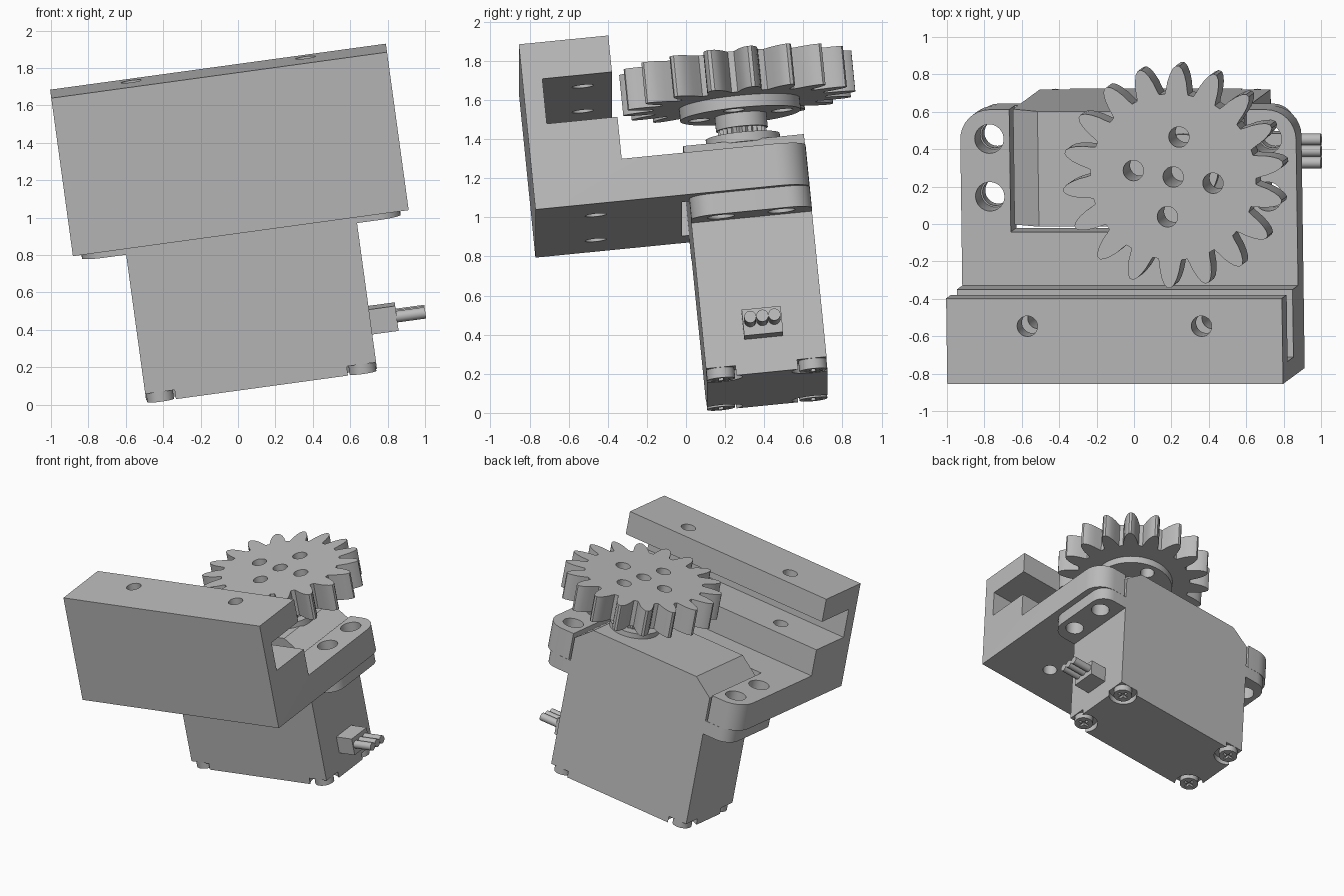
import bpy, bmesh
from math import sin, cos, pi, radians
from mathutils import Matrix

if "Cube" in bpy.data.objects:
    bpy.data.objects.remove(bpy.data.objects["Cube"], do_unlink=True)

grey = bpy.data.materials.new("plain_grey")
grey.use_nodes = True
GREY = (0.5, 0.5, 0.5, 1)
grey.diffuse_color = GREY
grey.node_tree.nodes["Principled BSDF"].inputs["Base Color"].default_value = GREY
parts = []

# Maps a profile point (a, b) and an extrusion depth d to a position
AXES = {"X": lambda a, b, d: (d, a, b),
        "Y": lambda a, b, d: (a, d, b),
        "Z": lambda a, b, d: (a, b, d)}


def prism(name, points, lo, hi, axis="Z", keep=True):
    """Extrude a closed outline from lo to hi along an axis."""
    bm = bmesh.new()
    ends = [[bm.verts.new(AXES[axis](a, b, d)) for a, b in points] for d in (lo, hi)]
    bm.faces.new(ends[0])
    bm.faces.new(ends[1])
    n = len(points)
    for i in range(n):
        j = (i + 1) % n
        bm.faces.new((ends[0][i], ends[0][j], ends[1][j], ends[1][i]))
    bmesh.ops.recalc_face_normals(bm, faces=bm.faces)
    mesh = bpy.data.meshes.new(name)
    bm.to_mesh(mesh)
    bm.free()
    mesh.materials.append(grey)
    ob = bpy.data.objects.new(name, mesh)
    bpy.context.collection.objects.link(ob)
    if keep:
        parts.append(ob)
    return ob


def rect(x0, x1, y0, y1):
    return [(x0, y0), (x1, y0), (x1, y1), (x0, y1)]


def circle(x, y, r, n=32):
    return [(x + r * cos(2 * pi * i / n), y + r * sin(2 * pi * i / n)) for i in range(n)]


def cut(ob, outline, lo, hi, axis="Z"):
    """Subtract an extruded outline and discard the cutter."""
    cutter = prism("cutter", outline, lo, hi, axis, keep=False)
    cutter.hide_render = True
    mod = ob.modifiers.new("cut", "BOOLEAN")
    mod.operation, mod.solver, mod.object = "DIFFERENCE", "EXACT", cutter
    bpy.context.view_layer.objects.active = ob
    bpy.ops.object.modifier_apply(modifier=mod.name)
    bpy.data.objects.remove(cutter, do_unlink=True)


def round_upright_edges(ob, test, radius):
    bm = bmesh.new()
    bm.from_mesh(ob.data)
    edges = [e for e in bm.edges
             if (e.verts[0].co - e.verts[1].co).xy.length < 1e-4 and test(e.verts[0].co)]
    bmesh.ops.bevel(bm, geom=edges, offset=radius, segments=8, profile=0.5, affect="EDGES")
    bm.to_mesh(ob.data)
    bm.free()


HALF = 0.906                   # bracket half length
FRONT, BACK = 0.79, 1.41       # servo depth range
BODY = 0.623                   # servo half length
BOTTOM = -0.915
EAR_HOLES = [(s * 0.75, y) for s in (-1, 1) for y in (0.943, 1.253)]

# Bracket: slotted channel with a rear mounting plate
channel = [(0, 0), (BACK, 0), (BACK, 0.217), (0.465, 0.217), (0.465, 0.435),
           (0.102, 0.435), (0.102, 0.668), (0.46, 0.668), (0.46, 0.857), (0, 0.857)]
bracket = prism("bracket", channel, -HALF, HALF, "X")
round_upright_edges(bracket, lambda c: c.y > 1.4, 0.16)
cut(bracket, rect(-0.64, 0.64, 0.753, 1.6), -0.1, 0.4)
for x, y in EAR_HOLES:
    cut(bracket, circle(x, y, 0.078), -0.1, 0.4)
for x in (-0.47, 0.47):
    cut(bracket, circle(x, 0.31, 0.055), -0.1, 1)

# Servo upper case with sloped shoulders
top = [(-BODY, -0.56), (BODY, -0.56), (BODY, 0.19), (0.475, 0.31),
       (-0.475, 0.31), (-BODY, 0.19)]
prism("servo_upper_case", top, FRONT, BACK, "Y")

# Servo lower case with corner recesses and cross-head screws
lower = prism("servo_lower_case", rect(-BODY, BODY, FRONT, BACK), BOTTOM, -0.56)
for x in (-0.546, 0.546):
    for y in (0.863, 1.337):
        cut(lower, circle(x, y, 0.11), -1, BOTTOM + 0.05)
        screw = prism("case_screw", circle(x, y, 0.072), BOTTOM - 0.003, BOTTOM + 0.052)
        cut(screw, rect(x - 0.045, x + 0.045, y - 0.01, y + 0.01), -1, BOTTOM + 0.02)
        cut(screw, rect(x - 0.01, x + 0.01, y - 0.045, y + 0.045), -1, BOTTOM + 0.02)

# Servo mounting ears under the plate
for side, label in ((-1, "right"), (1, "left")):
    x0, x1 = sorted((side * (BODY - 0.01), side * 0.86))
    ear = prism(label + "_mounting_ear", rect(x0, x1, FRONT, BACK), -0.11, -0.001)
    round_upright_edges(ear, lambda c: abs(c.x) > 0.8, 0.12)
    for x, y in EAR_HOLES:
        if x * side > 0:
            cut(ear, circle(x, y, 0.07), -0.2, 0.1)

# Cable plug and three wires
prism("cable_plug", rect(1.0, 1.2, -0.735, -0.6), BODY - 0.01, 0.765, "X")
for i in (-1, 0, 1):
    prism("wire", circle(1.1 + i * 0.062, -0.662, 0.031, 20), 0.75, 0.92, "X")

# Output shaft: boss, spline, hub and horn disc
GX, GY = 0.311, 1.10
prism("shaft_boss", circle(GX, GY, 0.19, 48), 0.3, 0.35)
spline = []
for i in range(48):
    r = 0.125 if i % 2 else 0.11
    spline.append((GX + r * cos(i * pi / 24), GY + r * sin(i * pi / 24)))
prism("output_spline", spline, 0.34, 0.4)
hub = prism("horn_hub", circle(GX, GY, 0.133, 48), 0.388, 0.465)
disc = prism("horn_disc", circle(GX, GY, 0.31, 64), 0.46, 0.525)

# Spur gear: half tooth given as radius and half angle in degrees
TEETH = 18
flank = [(0.447, 8), (0.47, 7), (0.51, 5.8), (0.55, 4.2), (0.58, 2.6), (0.597, 0.9)]
tooth = [(r, -a) for r, a in flank] + [(r, a) for r, a in reversed(flank)]
outline = []
for i in range(TEETH):
    for r, a in tooth:
        t = radians(87 + a + i * 360 / TEETH)
        outline.append((GX + r * cos(t), GY + r * sin(t)))
gear = prism("spur_gear", outline, 0.522, 0.733)

# Centre bore and four fixing holes
cut(hub, circle(GX, GY, 0.055), 0.35, 0.8)
bores = [(GX, GY)]
for i in range(4):
    t = radians(81 + 90 * i)
    bores.append((GX + 0.217 * cos(t), GY + 0.217 * sin(t)))
for x, y in bores:
    for ob in (gear, disc):
        cut(ob, circle(x, y, 0.055), 0.35, 0.8)

# Tilt the whole assembly and keep sharp edges crisp
tilt = (Matrix.Translation((0.015, -0.77, 0.917))
        @ Matrix.Rotation(radians(-7.8), 4, "Y")
        @ Matrix.Rotation(radians(5.7), 4, "X"))
bpy.ops.object.select_all(action="DESELECT")
for ob in parts:
    ob.matrix_world = tilt
    ob.select_set(True)
bpy.context.view_layer.objects.active = bracket
bpy.ops.object.shade_smooth_by_angle(angle=radians(30))
